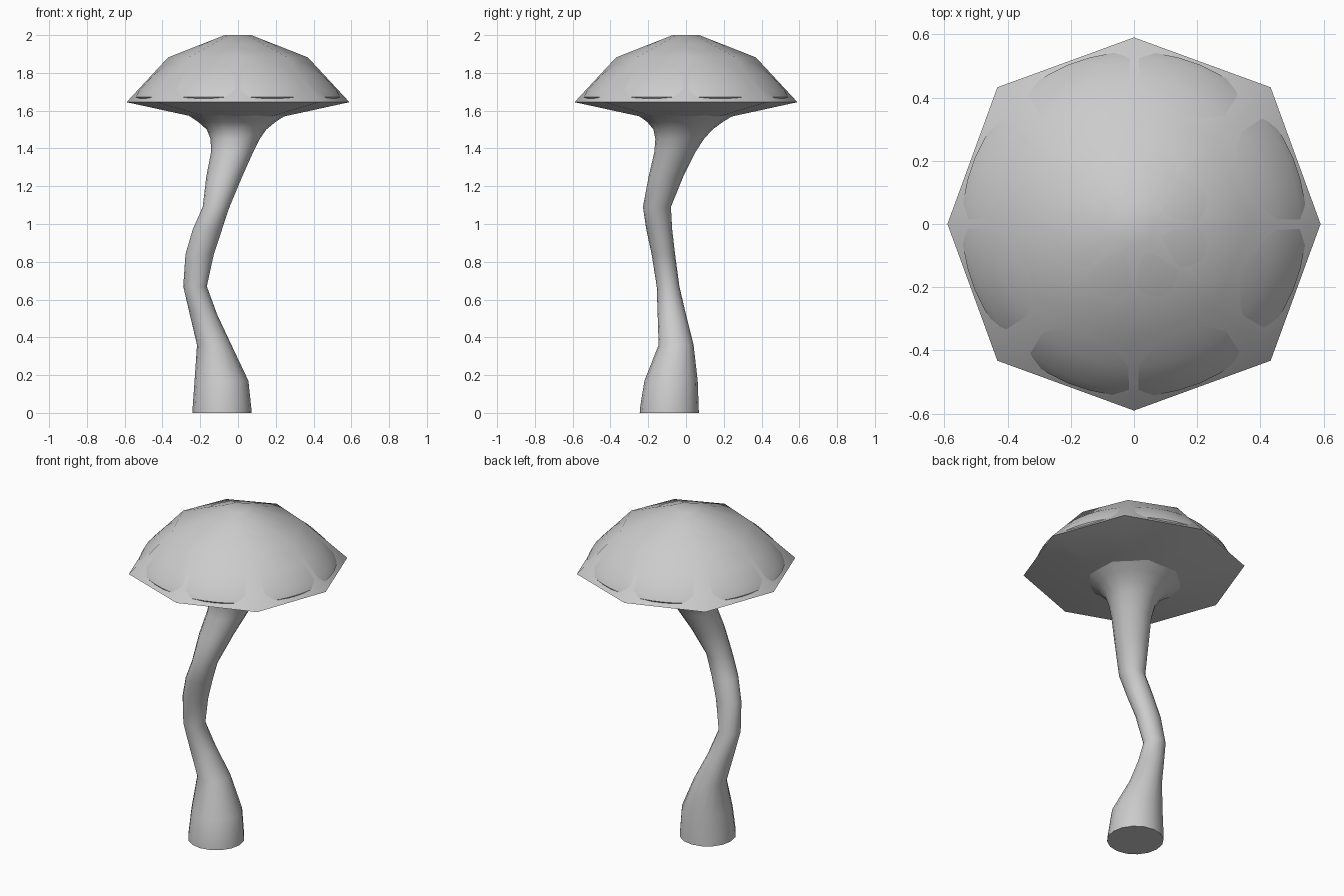
import bpy, bmesh
from math import sin, cos, pi

if "Cube" in bpy.data.objects:
    bpy.data.objects.remove(bpy.data.objects["Cube"])


def loft(name, rings, sides, smooth=True, loop=False):
    """Bridge elliptical rings (cx, cy, z, rx, ry) into one skin."""
    bm = bmesh.new()
    loops = []
    for cx, cy, z, rx, ry in rings:
        loops.append([bm.verts.new((cx + rx * cos(2 * pi * i / sides),
                                    cy + ry * sin(2 * pi * i / sides), z))
                      for i in range(sides)])
    for a, b in zip(loops, loops[1:]):
        for i in range(sides):
            j = (i + 1) % sides
            bm.faces.new((a[i], a[j], b[j], b[i]))
    bm.faces.new(loops[0][::-1])
    bm.faces.new(loops[-1])
    bmesh.ops.recalc_face_normals(bm, faces=bm.faces)
    for f in bm.faces:
        f.smooth = smooth
    mesh = bpy.data.meshes.new(name)
    bm.to_mesh(mesh)
    bm.free()
    obj = bpy.data.objects.new(name, mesh)
    bpy.context.collection.objects.link(obj)
    bpy.context.view_layer.objects.active = obj
    obj.select_set(True)
    if smooth:
        bpy.ops.object.shade_smooth_by_angle(angle=0.9)
    obj.select_set(False)
    return obj


def lathe(name, profile, sides, smooth=True):
    return loft(name, [(0, 0, z, r, r) for r, z in profile], sides, smooth)


# Rounded dome of the cap
lathe("cap_dome", [(0.2, 1.572), (0.45, 1.628), (0.525, 1.648), (0.545, 1.672),
                   (0.525, 1.71), (0.45, 1.79), (0.35, 1.866), (0.2, 1.948),
                   (0.1, 1.985), (0.05, 1.997)], 48)

# Eight-sided faceted shell whose corners poke out around the dome;
# diagonal corners sit slightly further out than the axis corners
shell = lathe("cap_shell", [(0.2, 1.56), (0.59, 1.645), (0.37, 1.882), (0.07, 2.0)], 8)
for v in shell.data.vertices:
    if abs(v.co.z - 1.645) < 0.01 and abs(v.co.x * v.co.y) > 0.01:
        v.co.x *= 1.036
        v.co.y *= 1.036

# Crooked stem: z, left/right extents in x, then in y
stem_spans = [
    (0.00, -0.240, 0.072, -0.245, 0.068),
    (0.03, -0.240, 0.070, -0.243, 0.067),
    (0.17, -0.230, 0.055, -0.220, 0.062),
    (0.36, -0.217, -0.035, -0.145, 0.040),
    (0.52, -0.255, -0.110, -0.150, 0.000),
    (0.67, -0.290, -0.165, -0.155, -0.035),
    (0.84, -0.278, -0.128, -0.182, -0.058),
    (0.97, -0.240, -0.085, -0.210, -0.073),
    (1.09, -0.187, -0.045, -0.228, -0.080),
    (1.25, -0.168, 0.022, -0.198, -0.015),
    (1.38, -0.143, 0.080, -0.168, 0.050),
    (1.45, -0.145, 0.115, -0.162, 0.095),
    (1.50, -0.165, 0.150, -0.172, 0.140),
    (1.54, -0.210, 0.198, -0.205, 0.195),
    (1.58, -0.270, 0.260, -0.260, 0.260),
]
loft("stem", [((a + b) / 2, (c + d) / 2, z, (b - a) / 2, (d - c) / 2)
              for z, a, b, c, d in stem_spans], 16)
